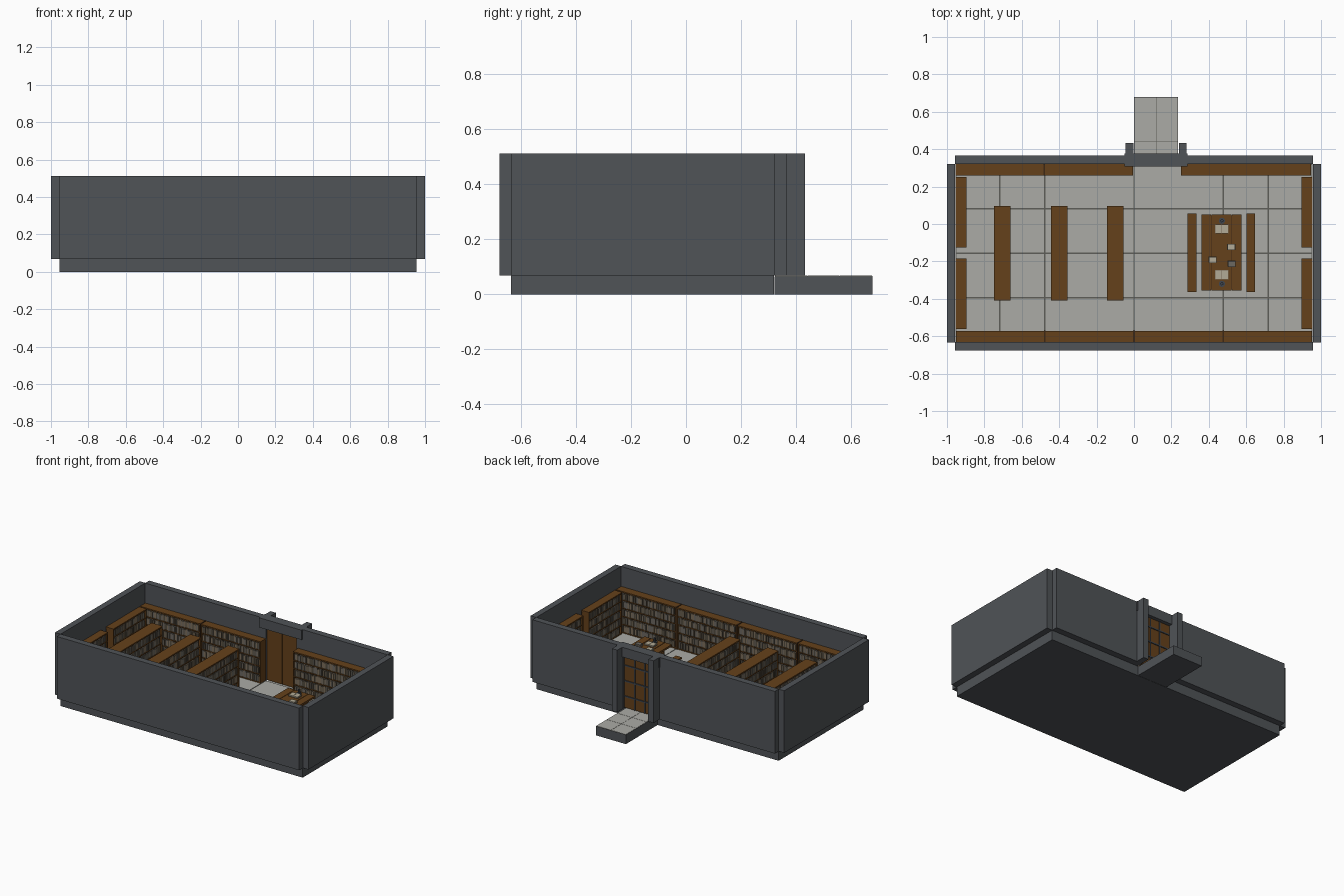
import bpy, bmesh, math, random
from mathutils import Matrix, Vector

random.seed(7)
cube = bpy.data.objects.get("Cube")
if cube:
    bpy.data.objects.remove(cube, do_unlink=True)

PALETTE = {
    "slate stone": (0.08, 0.087, 0.096),
    "pale tile": (0.41, 0.41, 0.38),
    "grout": (0.11, 0.11, 0.098),
    "oak": (0.13, 0.053, 0.011),
    "dark oak": (0.045, 0.02, 0.007),
    "iron": (0.05, 0.06, 0.075),
    "paper": (0.45, 0.41, 0.31),
    "tan leather": (0.2, 0.155, 0.105),
    "umber cloth": (0.085, 0.07, 0.05),
    "grey cloth": (0.15, 0.14, 0.12),
}
MATS = {}
for mat_name, rgb in PALETTE.items():
    m = bpy.data.materials.new(mat_name)
    m.use_nodes = True
    m.diffuse_color = (*rgb, 1)
    m.node_tree.nodes["Principled BSDF"].inputs["Base Color"].default_value = (*rgb, 1)
    MATS[mat_name] = m

FLOOR = 0.073
WALL_BASE = FLOOR - 0.004
WALL_TOP = 0.512
SHELF_TOP = 0.37
TABLE = 0.22


def build(name, boxes, loc=(0, 0, 0), turn=0):
    """Join boxes given as (x0, x1, y0, y1, z0, z1, material) into one object."""
    used = list(dict.fromkeys(b[6] for b in boxes))
    bm = bmesh.new()
    for x0, x1, y0, y1, z0, z1, mat in boxes:
        centre = Vector((x0 + x1, y0 + y1, z0 + z1)) / 2
        mtx = Matrix.Translation(centre) @ Matrix.Diagonal((x1 - x0, y1 - y0, z1 - z0, 1))
        made = bmesh.ops.create_cube(bm, size=1, matrix=mtx)
        for f in {f for v in made["verts"] for f in v.link_faces}:
            f.material_index = used.index(mat)
    mesh = bpy.data.meshes.new(name)
    bm.to_mesh(mesh)
    bm.free()
    for mat in used:
        mesh.materials.append(MATS[mat])
    ob = bpy.data.objects.new(name, mesh)
    ob.location = loc
    ob.rotation_euler.z = turn
    bpy.context.collection.objects.link(ob)
    return ob


def tiles(name, xs, ys, top, gap):
    """Paving between the given joint lines."""
    return build(name, [(x0 + gap, x1 - gap, y0 + gap, y1 - gap, top - 0.003, top, "pale tile")
                        for x0, x1 in zip(xs, xs[1:]) for y0, y1 in zip(ys, ys[1:])])


def bookcase(name, x, y, length, depth, turn, sides=(-1,), rows=5):
    """Open case along its own X, with books facing each side listed."""
    h, t = SHELF_TOP - FLOOR, 0.009
    a, d = length / 2, depth / 2
    back = 0 if len(sides) > 1 else d - t / 2
    parts = [(-a, a, -d, d, h - t, h, "oak"),
             (-a, a, back - t / 2, back + t / 2, 0, h - t, "dark oak")]
    for s in (-1, 1):
        parts.append((s * a - (t if s > 0 else 0), s * a + (t if s < 0 else 0), -d, d, 0, h - t, "oak"))
    pitch = (h - t) / rows
    covers = ["tan leather", "umber cloth", "grey cloth"]
    for r in range(rows):
        z = r * pitch
        parts.append((t - a, a - t, -d + 0.002, d - 0.002, z, z + t * 0.7, "oak"))
        for s in sides:
            p = t - a + 0.001
            while p < a - t - 0.011:
                w = random.uniform(0.006, 0.011)
                face = s * (d - random.uniform(0.004, 0.008))
                inner = back + s * t / 2
                top = z + pitch * random.uniform(0.78, 0.96)
                parts.append((p, p + w - 0.0007, min(face, inner), max(face, inner),
                              z + t * 0.7, top, random.choice(covers)))
                p += w
    return build(name, parts, (x, y, FLOOR), turn)


# Foundation, floor paving and entrance step
build("foundation", [(-0.955, 0.955, -0.635, 0.32, 0, WALL_BASE, "slate stone"),
                     (-0.954, 0.954, -0.633, 0.319, WALL_BASE, FLOOR - 0.002, "grout")])
tiles("floor_tiles", (-0.953, -0.717, -0.478, 0, 0.478, 0.717, 0.953),
      [-0.633 + 0.238 * j for j in range(5)], FLOOR, 0.004)
build("entrance_step", [(0, 0.236, 0.322, 0.678, 0, 0.0655, "slate stone"),
                        (0.001, 0.235, 0.323, 0.677, 0.065, 0.0662, "grout")])
tiles("step_tiles", (0.001, 0.118, 0.235), (0.323, 0.44, 0.559, 0.677), 0.0675, 0.001)

# Walls
build("front_wall", [(-0.956, 0.956, -0.677, -0.632, WALL_BASE, WALL_TOP, "slate stone")])
for side, s in (("left", 1), ("right", -1)):
    xs = sorted((s * 0.956, s))
    build(side + "_wall", [(*xs, -0.634, 0.322, WALL_BASE, WALL_TOP, "slate stone")])
build("back_wall", [(-0.956, -0.003, 0.32, 0.365, WALL_BASE, WALL_TOP, "slate stone"),
                    (0.239, 0.956, 0.32, 0.365, WALL_BASE, WALL_TOP, "slate stone")])

# Doorway with a pair of barred leaves
build("door_posts", [(x, x + 0.042, 0.362, 0.432, WALL_BASE, WALL_TOP, "slate stone")
                     for x in (-0.046, 0.24)])
build("door_lintel", [(-0.05, 0.286, 0.308, 0.377, 0.443, WALL_TOP, "slate stone")])
build("door", [(x, x + 0.12, 0.33, 0.35, FLOOR, 0.445, "oak") for x in (-0.003, 0.119)])
bars = [(0, 0.236, 0.35, 0.356, z, z + 0.009, "iron") for z in (0.15, 0.26, 0.37)]
bars += [(x, x + 0.007, 0.35, 0.355, FLOOR, 0.443, "iron") for x in (0.075, 0.154)]
build("door_bars", bars)

# Bookcases along the walls
for i in range(4):
    bookcase("front_bookcase", -0.715 + i * 0.477, -0.602, 0.474, 0.06, math.pi)
for x0, x1 in ((-0.955, -0.482), (-0.478, -0.005), (0.25, 0.947)):
    bookcase("back_bookcase", (x0 + x1) / 2, 0.29, x1 - x0, 0.06, 0)
for s in (-1, 1):
    for y in (-0.373, 0.063):
        bookcase("side_bookcase", s * 0.925, y, 0.376, 0.058, -s * math.pi / 2)

# Dark uprights where the bookcases meet
joints = [(x, -0.631, -0.57) for x in (-0.477, 0, 0.477)] + [(-0.48, 0.258, 0.319)]
build("bookcase_uprights", [(x - 0.005, x + 0.005, y0, y1, FLOOR, SHELF_TOP + 0.003, "dark oak")
                            for x, y0, y1 in joints])

# Free-standing double bookcases
for x in (-0.705, -0.4, -0.1):
    bookcase("standing_bookcase", x, -0.157, 0.505, 0.088, math.pi / 2, sides=(-1, 1))

# Reading table and benches
top = [(x, x + w, -0.355, 0.05, TABLE - 0.014, TABLE, "oak")
       for x, w in ((0.36, 0.052), (0.415, 0.106), (0.524, 0.051))]
top.append((0.365, 0.57, -0.35, 0.045, TABLE - 0.016, TABLE - 0.004, "dark oak"))
for y in (-0.31, -0.015):
    top += [(0.385, 0.55, y, y + 0.022, FLOOR, TABLE - 0.014, "oak")]
top.append((0.46, 0.475, -0.3, 0, 0.12, 0.14, "dark oak"))
build("reading_table", top)
for x in (0.287, 0.602):
    seat = [(x, x + 0.046, -0.363, 0.055, 0.133, 0.145, "oak")]
    seat += [(x + 0.006, x + 0.04, y, y + 0.018, FLOOR, 0.133, "oak") for y in (-0.33, 0.004)]
    build("bench", seat)

# Books, papers and candlesticks on the table
for y in (-0.027, -0.272):
    build("open_book", [(0.432, 0.506, y - 0.025, y + 0.025, TABLE, TABLE + 0.004, "tan leather"),
                        (0.435, 0.468, y - 0.023, y + 0.023, TABLE, TABLE + 0.01, "paper"),
                        (0.47, 0.503, y - 0.023, y + 0.023, TABLE, TABLE + 0.01, "paper")])
for x, y, cover in ((0.42, -0.19, "paper"), (0.52, -0.122, "paper"), (0.522, -0.212, "grey cloth")):
    build("book_stack", [(x - 0.022, x + 0.022, y - 0.016, y + 0.016, TABLE, TABLE + 0.009, "tan leather"),
                         (x - 0.02, x + 0.02, y - 0.018, y + 0.014, TABLE + 0.009, TABLE + 0.018, cover)])
for y in (0.017, -0.32):
    for part, r, z0, z1 in (("candle_base", 0.017, 0, 0.006), ("candle_stem", 0.008, 0.006, 0.032)):
        bpy.ops.mesh.primitive_cylinder_add(vertices=10, radius=r, depth=z1 - z0,
                                            location=(0.47, y, TABLE + (z0 + z1) / 2))
        ob = bpy.context.object
        ob.name = part
        ob.data.materials.append(MATS["iron"])
